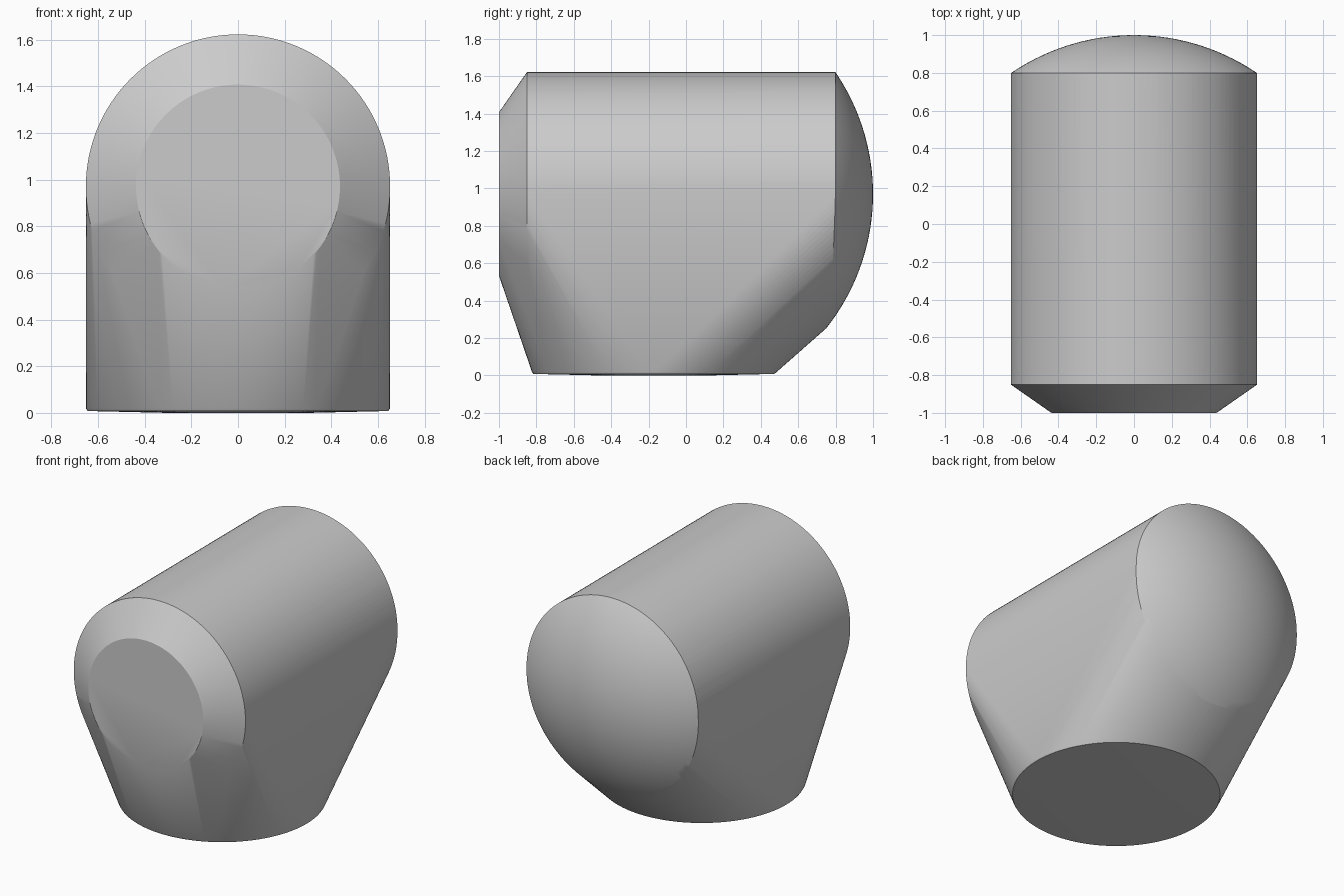
import bpy, bmesh, math

if "Cube" in bpy.data.objects:
    bpy.data.objects.remove(bpy.data.objects["Cube"])

SEG = 128
AXIS_Z = 0.97        # height of the horizontal barrel axis
R = 0.652            # barrel and foot radius
DOME_R = 1.156       # radius of the rounded back
DOME_Y = 1.0 - DOME_R


def ring_y(r, y):
    """Circle around the barrel axis."""
    return [(r * math.cos(a), y, AXIS_Z + r * math.sin(a))
            for a in (2 * math.pi * i / SEG for i in range(SEG))]


def ring_z(r, z):
    """Circle around the foot axis."""
    return [(r * math.cos(a), -0.172 + r * math.sin(a), z)
            for a in (2 * math.pi * i / SEG for i in range(SEG))]


def make_object(name, bm):
    bmesh.ops.recalc_face_normals(bm, faces=bm.faces)
    mesh = bpy.data.meshes.new(name)
    bm.to_mesh(mesh)
    bm.free()
    obj = bpy.data.objects.new(name, mesh)
    bpy.context.collection.objects.link(obj)
    return obj


grey = bpy.data.materials.new("plain grey")
grey.diffuse_color = (0.6, 0.6, 0.6, 1)
grey.use_nodes = True
grey.node_tree.nodes["Principled BSDF"].inputs["Base Color"].default_value = grey.diffuse_color

# Body: barrel with a bevelled front, oversized back, blended down to a round foot
points = (ring_y(0.437, -1.0) + ring_y(R, -0.85) + ring_y(R, 0.825)
          + ring_z(R, 0.02) + ring_z(0.645, 0.008) + ring_z(0.3, 0.0))
for r in (0.1, 0.2, 0.3, 0.4, 0.5, 0.58):
    points += ring_y(r, DOME_Y + math.sqrt((DOME_R + 0.02) ** 2 - r * r))
bm = bmesh.new()
for p in points:
    bm.verts.new(p)
hull = bmesh.ops.convex_hull(bm, input=bm.verts)
loose = {g for g in hull["geom_interior"] + hull["geom_unused"]
         if isinstance(g, bmesh.types.BMVert)}
bmesh.ops.delete(bm, geom=list(loose), context='VERTS')
bmesh.ops.dissolve_limit(bm, angle_limit=0.002, verts=bm.verts, edges=bm.edges)
body = make_object("body", bm)
body.data.materials.append(grey)

# Dome cutter: large drum whose back end is a spherical cap
bm = bmesh.new()
profile = [(DOME_R * math.sin(t), DOME_Y + DOME_R * math.cos(t))
           for t in (math.radians(2.25 * i) for i in range(1, 26))]
profile += [(2.0, 0.42), (2.0, -2.0)]
rings = [[bm.verts.new(p) for p in ring_y(r, y)] for r, y in profile]
pole = bm.verts.new((0, 1.0, AXIS_Z))
for i in range(SEG):
    j = (i + 1) % SEG
    bm.faces.new((pole, rings[0][i], rings[0][j]))
    for a, b in zip(rings, rings[1:]):
        bm.faces.new((a[i], b[i], b[j], a[j]))
bm.faces.new(rings[-1])
cutter = make_object("dome_cutter", bm)
cutter.data.materials.append(grey)
cutter.hide_render = True

# Round off the back of the body
mod = body.modifiers.new("rounded back", 'BOOLEAN')
mod.operation = 'INTERSECT'
mod.solver = 'EXACT'
mod.object = cutter
bpy.context.view_layer.objects.active = body
body.select_set(True)
bpy.ops.object.modifier_apply(modifier=mod.name)
bpy.data.objects.remove(cutter)
bpy.ops.object.shade_smooth_by_angle(angle=math.radians(30))
